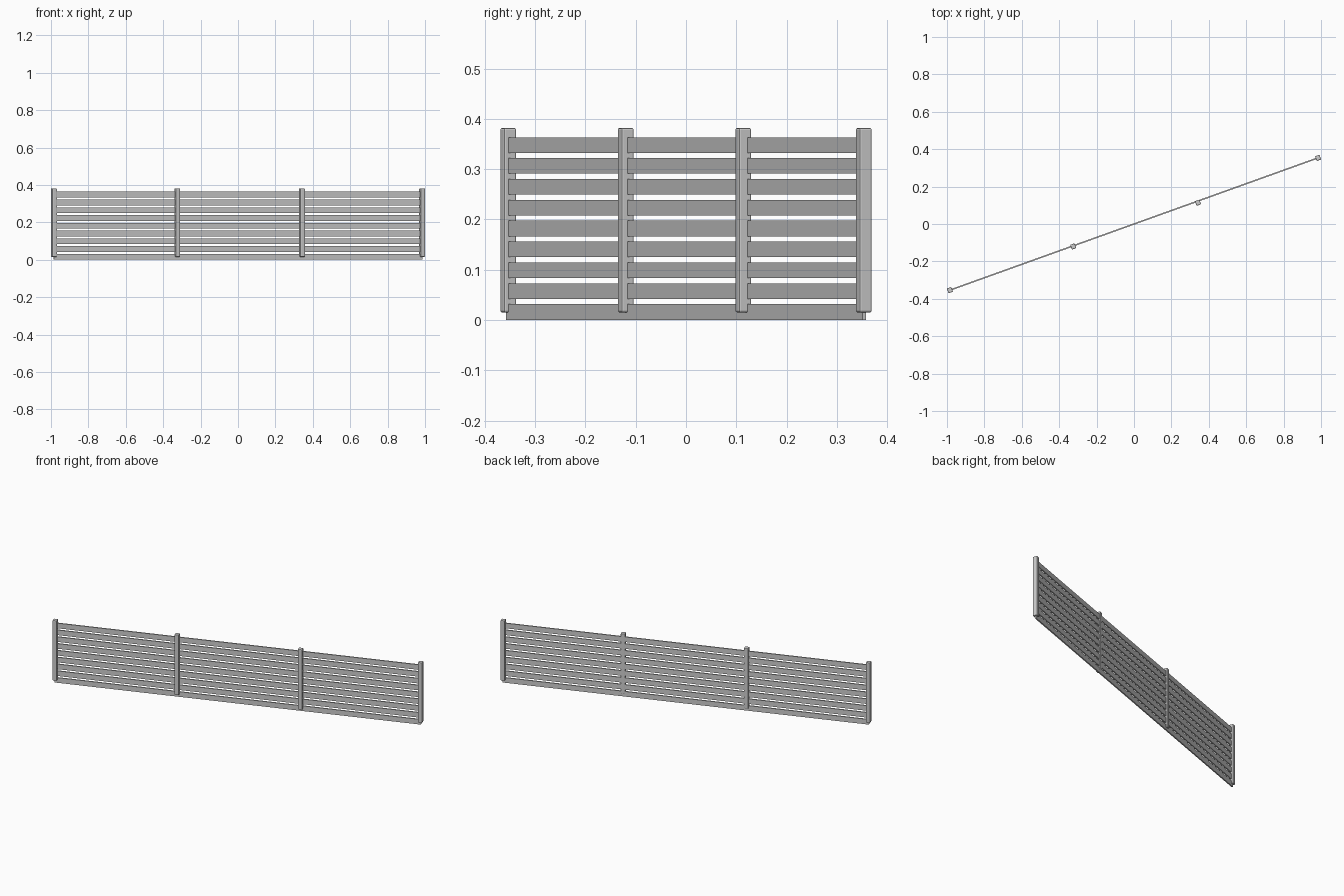
import bpy, math
from mathutils import Matrix, Vector

if "Cube" in bpy.data.objects:
    bpy.data.objects.remove(bpy.data.objects["Cube"])

ANGLE = math.atan2(0.3535, 0.984)      # fence runs diagonally in plan
ROT = Matrix.Rotation(ANGLE, 4, 'Z')


def box(name, centre, size, bevel=0.0):
    bpy.ops.mesh.primitive_cube_add(size=1)
    ob = bpy.context.object
    ob.name = name
    ob.data.transform(Matrix.Diagonal((*size, 1)))
    ob.matrix_world = Matrix.Translation(Vector(centre)) @ ROT
    if bevel:
        m = ob.modifiers.new("edge_bevel", 'BEVEL')
        m.width = bevel
        m.segments = 2
    return ob


# nine horizontal slats
for i in range(9):
    box(f"slat_{i + 1}", (0, 0, 0.016 + i * 0.0415), (2.096, 0.0075, 0.031))

# four upright posts with softened edges
for i, (x, y) in enumerate([(-0.984, -0.3535), (-0.325, -0.120),
                            (0.342, 0.114), (0.984, 0.3535)]):
    box(f"post_{i + 1}", (x, y, 0.1985), (0.0255, 0.027, 0.367), 0.004)
